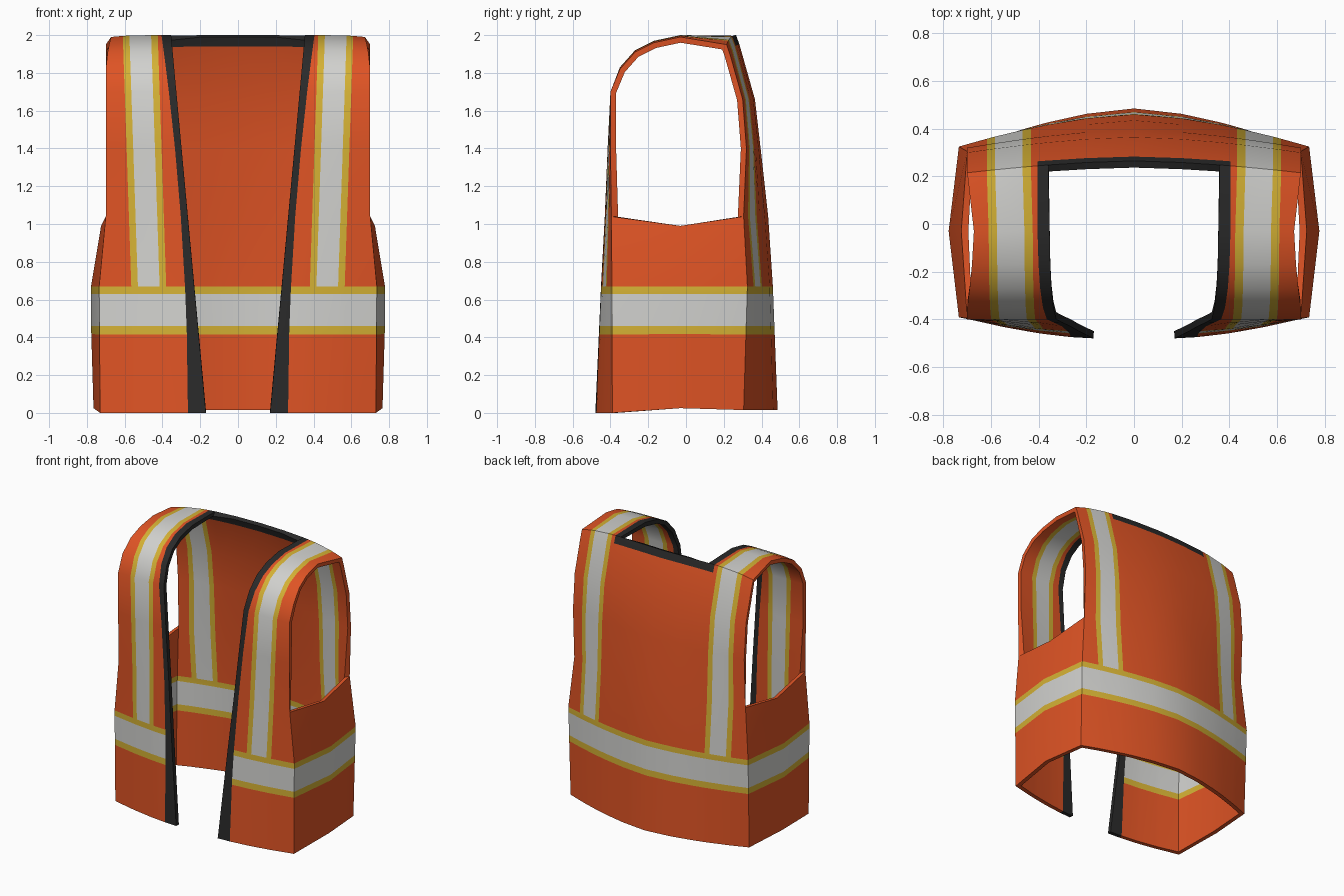
import bpy
import bmesh
import math

cube = bpy.data.objects.get("Cube")
if cube:
    bpy.data.objects.remove(cube, do_unlink=True)


def make_material(name, color):
    mat = bpy.data.materials.new(name)
    mat.use_nodes = True
    mat.diffuse_color = (*color, 1)
    mat.node_tree.nodes["Principled BSDF"].inputs["Base Color"].default_value = (*color, 1)
    return mat


ORANGE, YELLOW, SILVER, BLACK = range(4)
materials = [
    make_material("orange fabric", (0.74, 0.088, 0.018)),
    make_material("yellow trim", (0.66, 0.44, 0.035)),
    make_material("silver tape", (0.64, 0.64, 0.62)),
    make_material("black binding", (0.023, 0.023, 0.023)),
]

# Heights of the waist band edges: yellow, silver, yellow
BAND = [0.415, 0.46, 0.63, 0.67]


def lerp(a, b, t):
    return a + (b - a) * t


def table(keys, z):
    """Interpolate rows of (z, values...) at height z."""
    for lo, hi in zip(keys, keys[1:]):
        if z <= hi[0]:
            t = (z - lo[0]) / (hi[0] - lo[0])
            return [lerp(a, b, t) for a, b in zip(lo[1:], hi[1:])]
    return list(keys[-1][1:])


# Section rows: z, y at the middle, y at the side corner, x of the side corner
FRONT = [(0, -0.48, -0.39, 0.73), (0.67, -0.45, -0.392, 0.735),
         (1.04, -0.43, -0.395, 0.70), (1.4, -0.415, -0.4, 0.70), (1.7, -0.40, -0.4, 0.70)]
BACK = [(0.015, 0.485, 0.305, 0.73), (0.67, 0.46, 0.325, 0.735),
        (1.04, 0.435, 0.305, 0.70), (1.4, 0.395, 0.32, 0.70), (1.66, 0.365, 0.30, 0.70)]
# Shoulder arch: z, y, x of the armhole edge
ARCH = [(1.83, -0.35, 0.70), (1.92, -0.27, 0.69), (1.97, -0.17, 0.68), (2.0, -0.03, 0.672)]
# Back neck and collar hem: z, z at armhole, y at middle, y at armhole, x
NECK = [(2.0, 1.95, 0.265, 0.215, 0.70), (1.95, 1.89, 0.283, 0.235, 0.70)]


def row(z, z_out, y_mid, y_out, x_out, front):
    """One cross row of points from the middle (or front opening) to the side."""
    shift = -0.045 * min(1, (2 - z) / 1.33) if front else 0.008
    x_in = 0.17 + 0.092 * z if front else 0.36
    x_bind = 0.265 + 0.035 * z * z if front else 0.405
    xs = [x_in, x_bind] + [s + shift for s in (0.425, 0.46, 0.575, 0.61)] + [x_out]
    start = x_in if front else 0
    if not front:
        xs = [0, 0.2] + xs
    pts = []
    for x in xs:
        s = (x - start) / (x_out - start)
        pts.append((x, lerp(y_out, y_mid, 1 - s ** 1.6), lerp(z_out, z, 1 - s ** 4)))
    return [None, None] + pts if front else pts


front_z = [0] + BAND + [1.04, 1.4, 1.7]
back_z = [1.66, 1.4, 1.04] + BAND[::-1] + [0.015]
rows = [row(z, z, *table(FRONT, z), True) for z in front_z]
rows += [row(z, z - 0.01, y, y, x, True) for z, y, x in ARCH]
neck = len(rows)
rows += [row(*n, False) for n in NECK]
rows += [row(z, z, *table(BACK, z), False) for z in back_z]

bm = bmesh.new()


def band_color(z):
    if z < BAND[0] or z > BAND[3]:
        return None
    return SILVER if BAND[1] < z < BAND[2] else YELLOW


def quad(points, color):
    face = bm.faces.new([bm.verts.new(p) for p in points])
    face.material_index = color


# Front panel, shoulder strap and back panel as one continuous sheet
COLUMNS = [ORANGE, ORANGE, ORANGE, ORANGE, YELLOW, SILVER, YELLOW, ORANGE]
for r, (a, b) in enumerate(zip(rows, rows[1:])):
    z_mid = (a[-1][2] + b[-1][2]) / 2
    for c in range(8):
        if a[c] is None or b[c] is None:
            continue
        color = COLUMNS[c] if z_mid > BAND[3] else ORANGE
        band = band_color(z_mid)
        if band is not None:
            color = band
        if (c == 2 and r <= neck) or (c < 2 and r == neck):
            color = BLACK
        quad((a[c], a[c + 1], b[c + 1], b[c]), color)

# Side panel under the armhole, bowed outward at its middle
side_z = [0] + BAND + [1.04]
SIDE = [(0, 0.765, 0.025), (0.46, 0.778, 0.46), (0.67, 0.778, 0.67), (1.04, 0.725, 0.99)]
side = []
for i, z in enumerate(side_z):
    x, z_side = table(SIDE, z)
    side.append((rows[i][-1], (x, -0.03, z_side), rows[len(rows) - 1 - i][-1]))
for a, b in zip(side, side[1:]):
    color = band_color((a[0][2] + b[0][2]) / 2)
    for c in range(2):
        quad((a[c], a[c + 1], b[c + 1], b[c]), ORANGE if color is None else color)

bmesh.ops.remove_doubles(bm, verts=bm.verts[:], dist=0.0005)
mesh = bpy.data.meshes.new("vest_shell")
bm.to_mesh(mesh)
bm.free()
for mat in materials:
    mesh.materials.append(mat)
vest = bpy.data.objects.new("vest_shell", mesh)
bpy.context.collection.objects.link(vest)

# Mirror the half and give the fabric thickness
mirror = vest.modifiers.new("mirror", "MIRROR")
mirror.use_clip = True
solid = vest.modifiers.new("thickness", "SOLIDIFY")
solid.thickness = 0.03
solid.offset = -1
solid.use_even_offset = True

bpy.ops.object.select_all(action="DESELECT")
vest.select_set(True)
bpy.context.view_layer.objects.active = vest
bpy.ops.object.convert(target="MESH")
bpy.ops.object.shade_smooth_by_angle(angle=math.radians(30))
